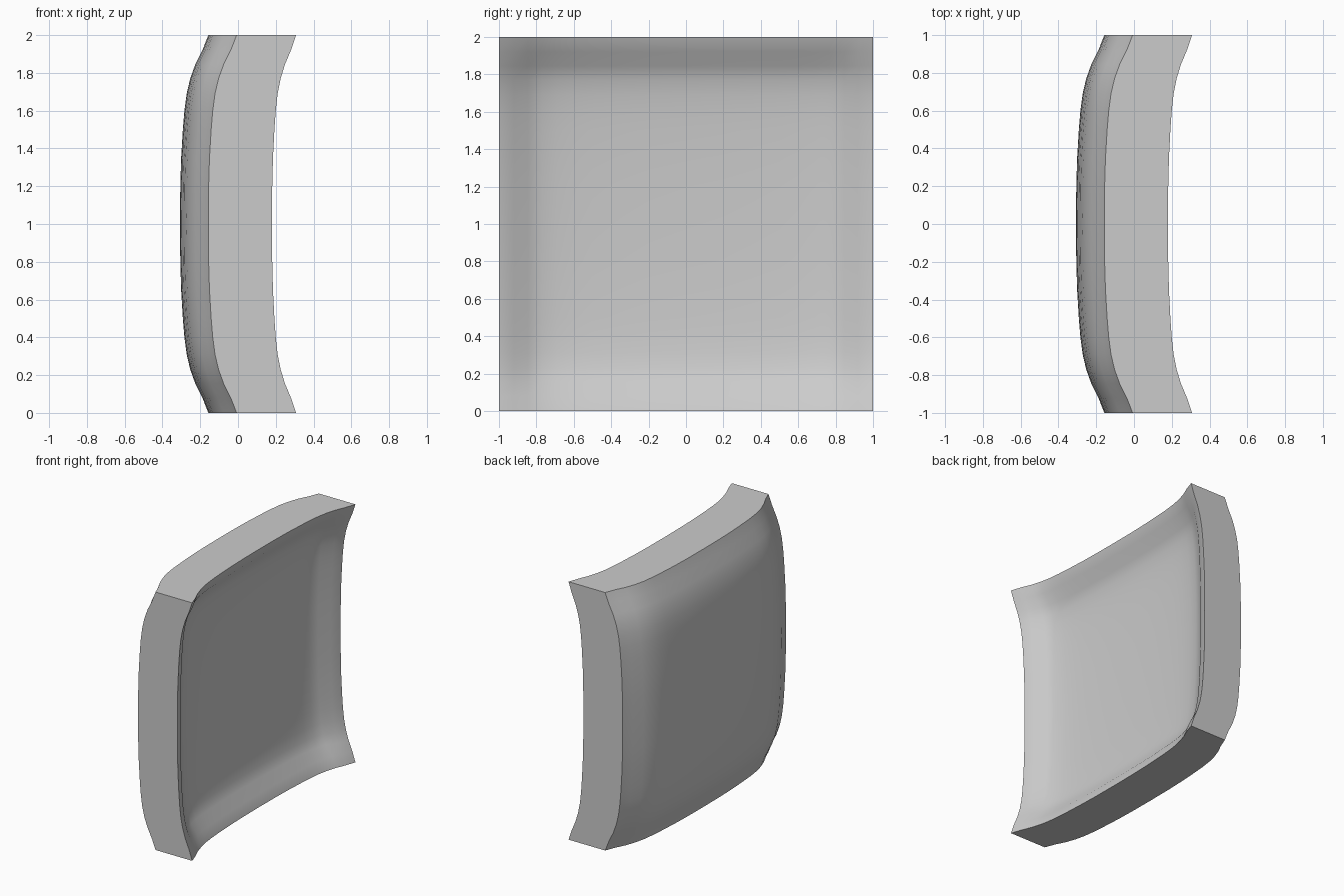
import bpy
import bmesh

cube = bpy.data.objects.get("Cube")
if cube:
    bpy.data.objects.remove(cube, do_unlink=True)

# Half profile of the dished panel:
# (distance from the middle, rise along the rim, rise across the inner dish)
HALF = [(0, 0, 0), (0.2, 0.01, 0.01), (0.35, 0.04, 0.03), (0.5, 0.1, 0.07),
        (0.6, 0.155, 0.11), (0.69, 0.235, 0.17), (0.77, 0.36, 0.26),
        (0.845, 0.54, 0.43), (0.92, 0.79, 0.81), (1, 1, 1)]
PROFILE = [(-d, rim, dish) for d, rim, dish in reversed(HALF[1:])] + HALF


def add_sheet(bm, middle, rise, corner_drop, dished):
    """Add one curved square sheet that rises towards all four edges."""
    rows = []
    for z, rim_z, dish_z in PROFILE:
        row = []
        for y, rim_y, dish_y in PROFILE:
            up, side = rim_z, rim_y
            if dished:
                # The steep step of the dish softens towards the rim
                up = dish_z + (rim_z - dish_z) * rim_y ** 2
                side = dish_y + (rim_y - dish_y) * rim_z ** 2
            x = middle + rise * (up + side) - corner_drop * up * side
            row.append(bm.verts.new((x, y, z + 1)))
        rows.append(row)
    for low, high in zip(rows, rows[1:]):
        for i in range(len(low) - 1):
            bm.faces.new((low[i], low[i + 1], high[i + 1], high[i]))
    # Outline of the sheet, in order around the square
    return (rows[0][:-1] + [r[-1] for r in rows[:-1]]
            + rows[-1][:0:-1] + [r[0] for r in rows[:0:-1]])


bm = bmesh.new()
# Bulging back sheet and dished front sheet
back = add_sheet(bm, -0.307, 0.15, 0, False)
front = add_sheet(bm, 0.03, 0.15, 0.023, True)

# Flat rim joining the two sheets
for i in range(len(back)):
    j = (i + 1) % len(back)
    bm.faces.new((back[i], back[j], front[j], front[i]))
bmesh.ops.recalc_face_normals(bm, faces=bm.faces)

mesh = bpy.data.meshes.new("curved_panel")
bm.to_mesh(mesh)
bm.free()
panel = bpy.data.objects.new("curved_panel", mesh)
bpy.context.collection.objects.link(panel)

# Plain light grey
grey = bpy.data.materials.new("light_grey")
grey.use_nodes = True
colour = (0.6, 0.6, 0.6, 1)
grey.diffuse_color = colour
grey.node_tree.nodes["Principled BSDF"].inputs["Base Color"].default_value = colour
mesh.materials.append(grey)

# Smooth sheets, sharp rim
bpy.ops.object.select_all(action='DESELECT')
panel.select_set(True)
bpy.context.view_layer.objects.active = panel
bpy.ops.object.shade_smooth_by_angle(angle=0.6)
